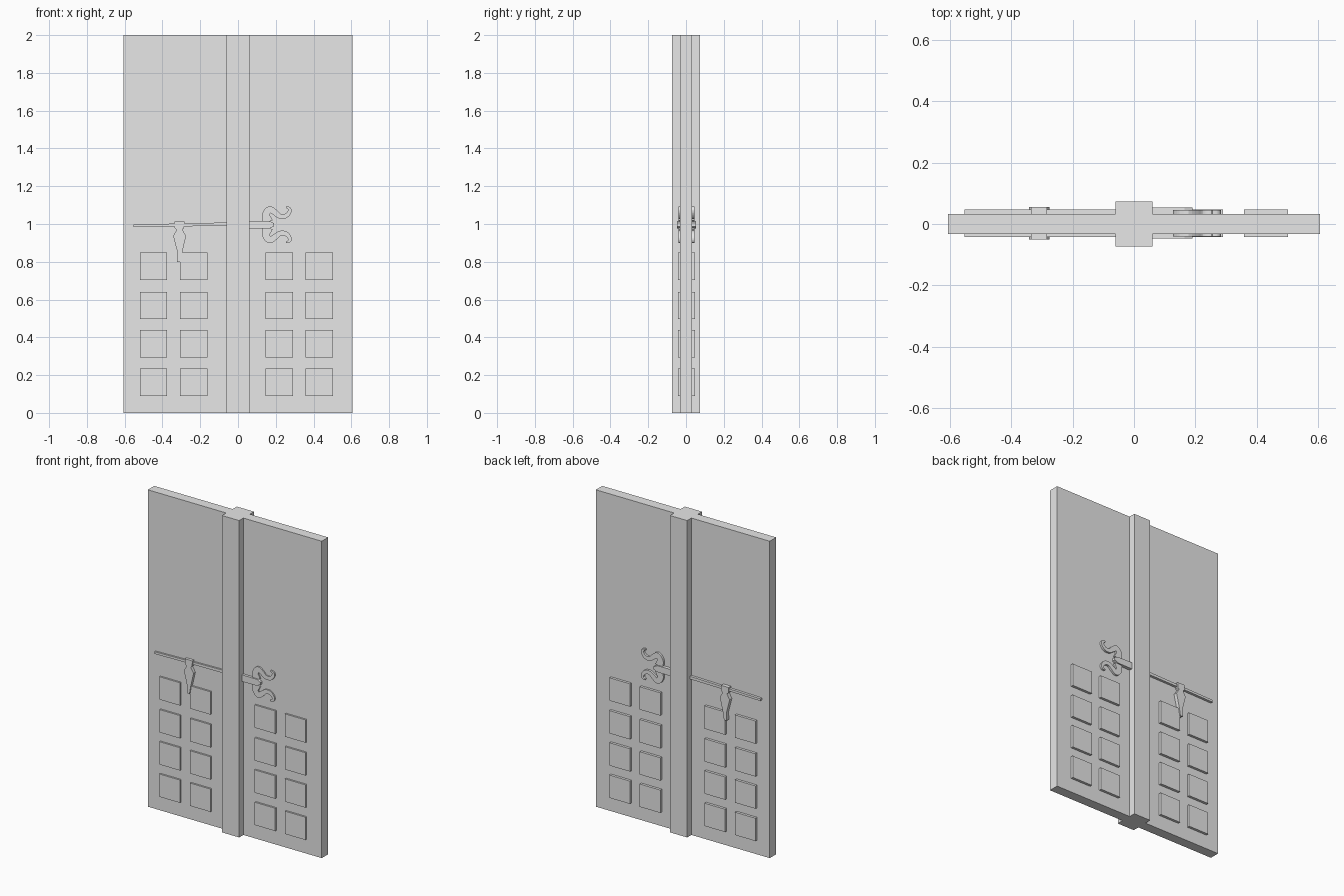
import bpy, bmesh
from mathutils import Vector

cube = bpy.data.objects.get("Cube")
if cube:
    bpy.data.objects.remove(cube)

GREY = (0.8, 0.8, 0.8, 1)
grey = bpy.data.materials.new("plain grey")
grey.use_nodes = True
grey.diffuse_color = GREY
grey.node_tree.nodes["Principled BSDF"].inputs["Base Color"].default_value = GREY

SLAB = 0.032          # half thickness of the door leaves
CENTRE_Z = 0.996      # height of the latch


def finish(name, bm):
    bmesh.ops.recalc_face_normals(bm, faces=bm.faces)
    mesh = bpy.data.meshes.new(name)
    bm.to_mesh(mesh)
    bm.free()
    mesh.materials.append(grey)
    obj = bpy.data.objects.new(name, mesh)
    bpy.context.collection.objects.link(obj)
    return obj


def box(name, x0, x1, y0, y1, z0, z1):
    bm = bmesh.new()
    bmesh.ops.create_cube(bm, size=1)
    for v in bm.verts:
        v.co = Vector((x1 if v.co.x > 0 else x0,
                       y1 if v.co.y > 0 else y0,
                       z1 if v.co.z > 0 else z0))
    return finish(name, bm)


def smooth_path(points, steps):
    """Catmull-Rom through (x, z, half width) points."""
    p = [Vector(q) for q in points]
    p = [p[0] * 2 - p[1]] + p + [p[-1] * 2 - p[-2]]
    out = []
    for a, b, c, d in zip(p, p[1:], p[2:], p[3:]):
        for i in range(steps):
            t = i / steps
            out.append((b * 2 + (c - a) * t + (a * 2 - b * 5 + c * 4 - d) * t**2
                        + (b * 3 - a - c * 3 + d) * t**3) / 2)
    return out + [p[-2]]


def ribbon(name, points, y0, y1, steps=1):
    """Solid strip of varying width lying on the door face."""
    path = smooth_path(points, steps)
    bm = bmesh.new()
    rings = []
    for i, p in enumerate(path):
        d = path[min(i + 1, len(path) - 1)] - path[max(i - 1, 0)]
        side = Vector((-d.y, d.x)).normalized() * p.z
        rings.append([bm.verts.new((p.x + s * side.x, y, p.y + s * side.y))
                      for s, y in ((-1, y0), (1, y0), (1, y1), (-1, y1))])
    for a, b in zip(rings, rings[1:]):
        for k in range(4):
            j = (k + 1) % 4
            bm.faces.new((a[k], a[j], b[j], b[k]))
    bm.faces.new(rings[0])
    bm.faces.new(rings[-1])
    return finish(name, bm)


# Door leaves and the centre post
box("right_leaf", -0.607, -0.06, -SLAB, SLAB, 0, 2)
box("left_leaf", 0.06, 0.607, -SLAB, SLAB, 0, 2)
box("centre_post", -0.06, 0.06, -0.074, 0.074, 0, 2)

bar = [(-0.553, 0.99, 0.007), (-0.25, 0.996, 0.008), (-0.06, 0.999, 0.009)]
sash = [(-0.31, 1.013, 0.026), (-0.31, 0.979, 0.025), (-0.31, 0.97, 0.015),
        (-0.309, 0.937, 0.034), (-0.308, 0.847, 0.012), (-0.313, 0.799, 0.009)]
handle = [(0.06, CENTRE_Z, 0.021), (0.165, CENTRE_Z, 0.02), (0.19, CENTRE_Z, 0.008)]
curl = [(0.159, 1.011, 0.026), (0.148, 1.048, 0.021), (0.167, 1.077, 0.017),
        (0.193, 1.063, 0.016), (0.22, 1.042, 0.013), (0.251, 1.042, 0.012),
        (0.272, 1.063, 0.01), (0.272, 1.082, 0.008), (0.254, 1.09, 0.004)]
lower_curl = [(x, 2 * CENTRE_Z - z, w) for x, z, w in curl]

# Raised details repeat on both faces
for face, sign, inset in (("front", -1, 0.005), ("back", 1, 0)):
    def span(height):
        return sorted((sign * (SLAB - 0.002), sign * (height - inset)))

    n = 0
    for x in (-0.447, -0.234, 0.218, 0.43):
        for z in (0.162, 0.366, 0.569, 0.776):
            n += 1
            r = 0.072
            box(f"{face}_panel_{n}", x - r, x + r, *span(0.048), z - r, z + r)
    ribbon(f"{face}_bar", bar, *span(0.048))
    ribbon(f"{face}_hanging_sash", sash, *span(0.055))
    ribbon(f"{face}_handle", handle, *span(0.053))
    ribbon(f"{face}_upper_curl", curl, *span(0.045), steps=4)
    ribbon(f"{face}_lower_curl", lower_curl, *span(0.045), steps=4)
